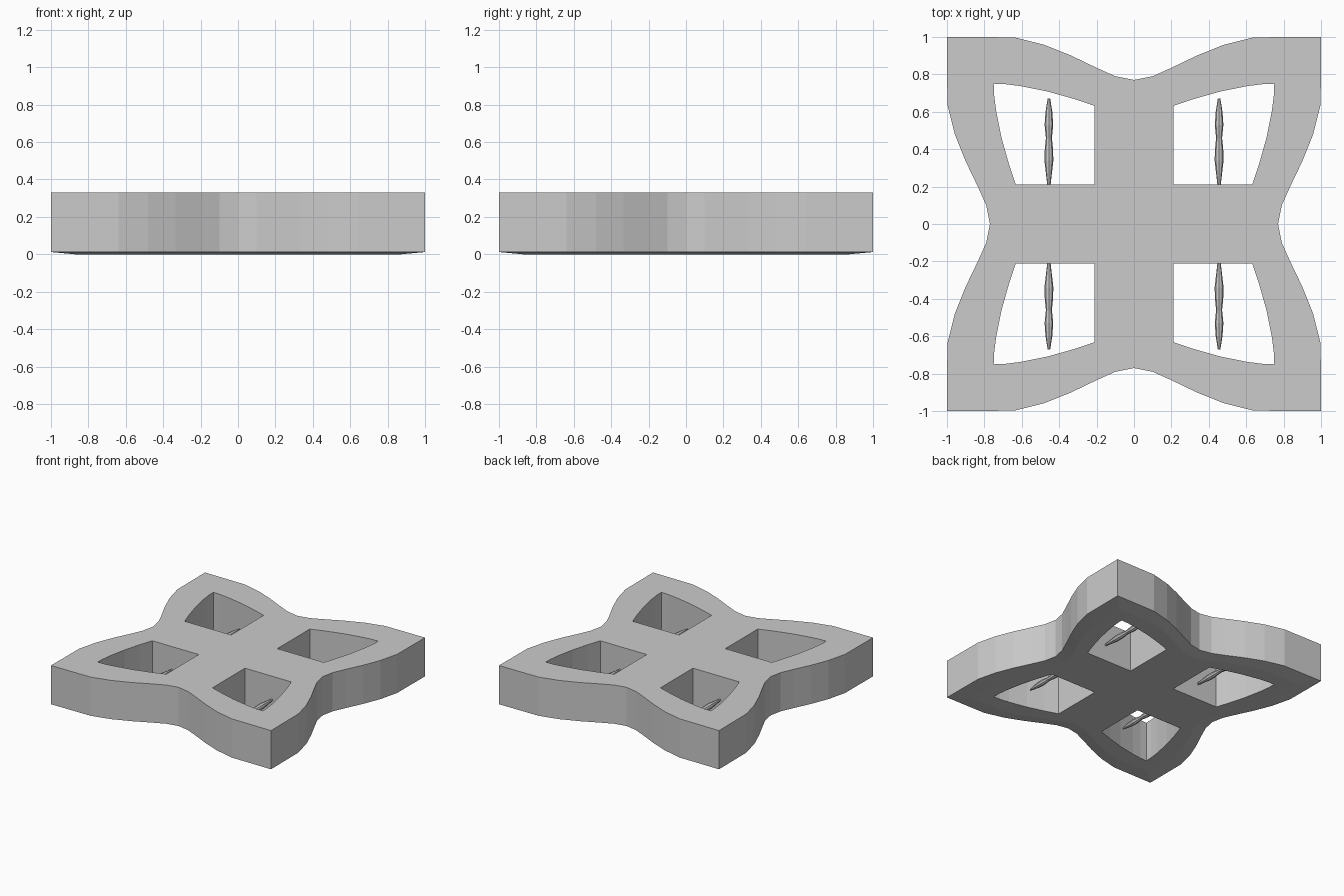
import bpy, bmesh, math

if "Cube" in bpy.data.objects:
    bpy.data.objects.remove(bpy.data.objects["Cube"])

TOP, EDGE = 0.33, 0.012


def make_object(name, bm):
    bmesh.ops.recalc_face_normals(bm, faces=bm.faces[:])
    mesh = bpy.data.meshes.new(name)
    bm.to_mesh(mesh)
    bm.free()
    obj = bpy.data.objects.new(name, mesh)
    bpy.context.collection.objects.link(obj)
    return obj


def ring(bm, pts, z, scale=1.0):
    return [bm.verts.new((x * scale, y * scale, z)) for x, y in pts]


def bridge(bm, a, b):
    n = len(a)
    for i in range(n):
        j = (i + 1) % n
        bm.faces.new((a[i], a[j], b[j], b[i]))


def cap(bm, loops):
    edges = []
    for loop in loops:
        for i, v in enumerate(loop):
            w = loop[(i + 1) % len(loop)]
            edges.append(bm.edges.get((v, w)) or bm.edges.new((v, w)))
    bmesh.ops.triangle_fill(bm, use_beauty=True, use_dissolve=False, edges=edges)


# Outline: one eighth, mirrored on the diagonal, then turned four times
eighth = [(0.77, 0), (0.79, 0.10), (0.835, 0.20), (0.90, 0.335),
          (0.958, 0.48), (0.998, 0.64)]
quarter = eighth + [(1, 1)] + [(y, x) for x, y in reversed(eighth[1:])]
outline = []
for k in range(4):
    c, s = round(math.cos(k * math.pi / 2)), round(math.sin(k * math.pi / 2))
    outline += [(c * x - s * y, s * x + c * y) for x, y in quarter]

# Window opening, symmetric on the diagonal
side = [(0.632, 0.21), (0.67, 0.325), (0.708, 0.46), (0.738, 0.61), (0.748, 0.69)]
window = [(0.21, 0.21)] + side + [(0.75, 0.75)] + [(y, x) for x, y in reversed(side)]

# Four-pointed frame with windows and a slightly chamfered underside
bm = bmesh.new()
upper = ring(bm, outline, TOP)
lower = ring(bm, outline, EDGE)
base = ring(bm, outline, 0, 0.87)
bridge(bm, upper, lower)
bridge(bm, lower, base)
tops, bottoms = [upper], [base]
for sx in (-1, 1):
    for sy in (-1, 1):
        pts = [(sx * x, sy * y) for x, y in window]
        t, b = ring(bm, pts, TOP), ring(bm, pts, 0)
        bridge(bm, t, b)
        tops.append(t)
        bottoms.append(b)
cap(bm, tops)
cap(bm, bottoms)
make_object("star_frame", bm)

# Slim spindles reaching from the cross bar into each window
profile = [(0.18, 0.007), (0.21, 0.009), (0.34, 0.024), (0.40, 0.022), (0.46, 0.016),
           (0.53, 0.023), (0.60, 0.018), (0.67, 0.007)]
for sx in (-1, 1):
    for sy in (-1, 1):
        bm = bmesh.new()
        rings = []
        for y, r in profile:
            rings.append([bm.verts.new((sx * 0.455 + r * math.cos(a), sy * y,
                                        0.135 + r * math.sin(a)))
                          for a in (i * math.tau / 8 for i in range(8))])
        for a, b in zip(rings, rings[1:]):
            bridge(bm, a, b)
        bm.faces.new(rings[0])
        bm.faces.new(rings[-1])
        make_object("window_spindle", bm)
